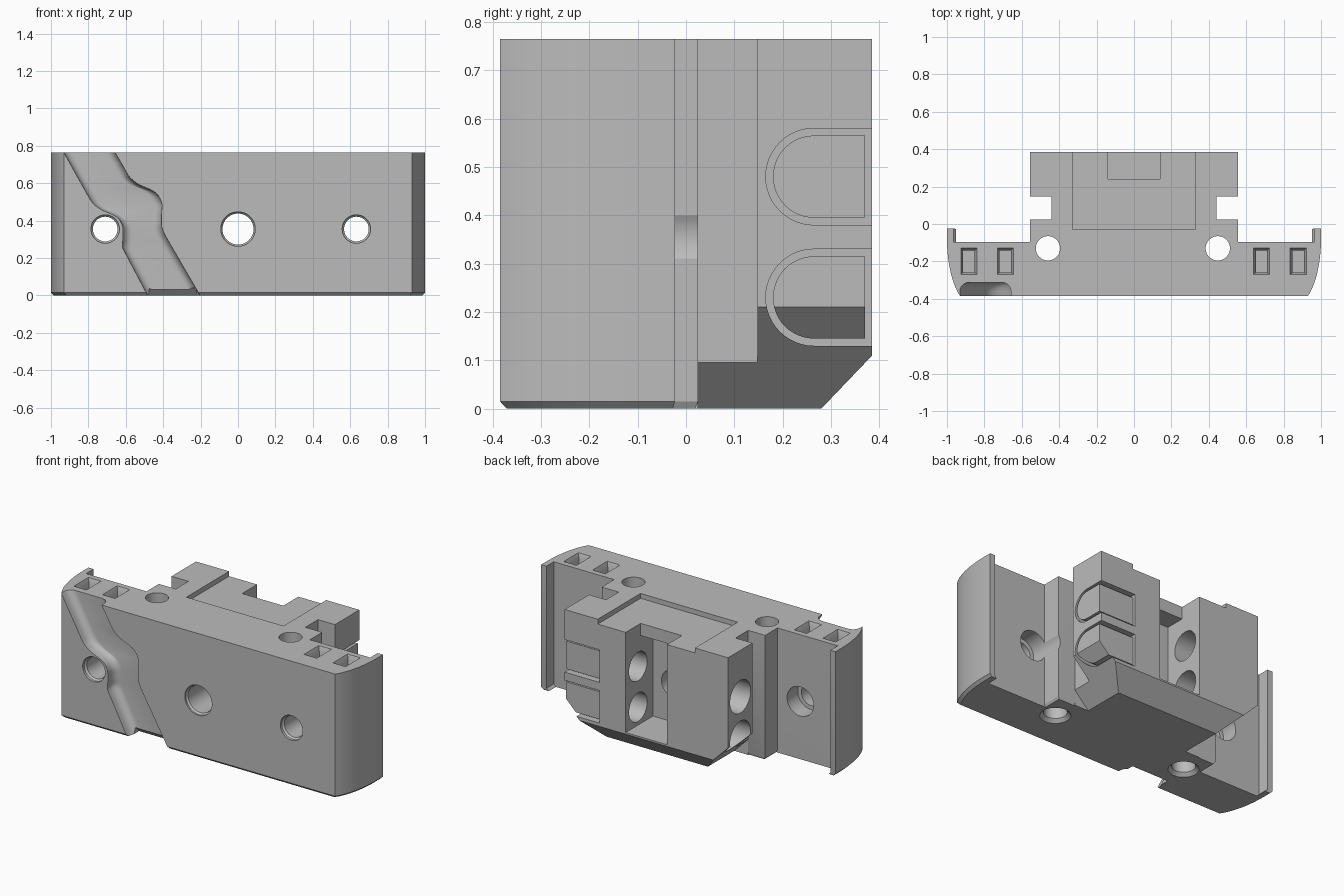
import bpy, bmesh, math
from mathutils import Vector

cube = bpy.data.objects.get("Cube")
if cube:
    bpy.data.objects.remove(cube)

grey = bpy.data.materials.new("plain grey")
grey.use_nodes = True
COLOR = (0.5, 0.5, 0.5, 1)
grey.diffuse_color = COLOR
grey.node_tree.nodes["Principled BSDF"].inputs["Base Color"].default_value = COLOR

H = 0.765          # overall height
HOLE_Z = 0.355     # height of the front screw holes


def loft(name, rings):
    """Closed solid through rings of equal point count."""
    bm = bmesh.new()
    rows = [[bm.verts.new(p) for p in ring] for ring in rings]
    n = len(rows[0])
    for a, b in zip(rows, rows[1:]):
        for i in range(n):
            j = (i + 1) % n
            bm.faces.new((a[i], a[j], b[j], b[i]))
    bm.faces.new(rows[0])
    bm.faces.new(rows[-1])
    bmesh.ops.recalc_face_normals(bm, faces=bm.faces)
    mesh = bpy.data.meshes.new(name)
    bm.to_mesh(mesh)
    bm.free()
    ob = bpy.data.objects.new(name, mesh)
    bpy.context.collection.objects.link(ob)
    mesh.materials.append(grey)
    return ob


def place(axis, u, v, w):
    return {"x": (w, u, v), "y": (u, w, v), "z": (u, v, w)}[axis]


def prism(name, outline, axis, a, b):
    return loft(name, [[place(axis, u, v, w) for u, v in outline] for w in (a, b)])


def box(name, x0, x1, y0, y1, z0, z1):
    return prism(name, [(x0, y0), (x1, y0), (x1, y1), (x0, y1)], "z", z0, z1)


def turned(name, axis, u, v, profile, n=48):
    """Round hole shape from (position, radius) pairs along an axis."""
    angles = [math.tau * i / n for i in range(n)]
    return loft(name, [[place(axis, u + r * math.cos(t), v + r * math.sin(t), w)
                        for t in angles] for w, r in profile])


def combine(ob, other, operation="DIFFERENCE"):
    mod = ob.modifiers.new("combine", "BOOLEAN")
    mod.operation, mod.solver, mod.object = operation, "EXACT", other
    bpy.context.view_layer.objects.active = ob
    bpy.ops.object.modifier_apply(modifier=mod.name)
    bpy.data.objects.remove(other)


def cut_chamfers(ob):
    """Sloped underside at the back and on both sides of the rear block."""
    combine(ob, prism("back_chamfer", [(0.28, 0), (0.5, 0.23), (0.5, -0.1), (0.185, -0.1)],
                      "x", -0.8, 0.8))
    for s in (-1, 1):
        combine(ob, prism("side_chamfer", [(s * 0.245, -0.1), (s * 0.745, 0.4), (s * 0.745, -0.1)],
                          "y", 0.0251, 0.6))


def rounded_end(y_centre, zc, r, y_end):
    arc = [math.pi / 2 + math.pi * i / 24 for i in range(25)]
    return ([(y_end, zc + r)] + [(y_centre + r * math.cos(t), zc + r * math.sin(t)) for t in arc]
            + [(y_end, zc - r)])


# Rear block: neck and wide block, with sloped underside
rear = box("rear_block", -0.44, 0.44, -0.05, 0.2, 0, H)
combine(rear, box("wide", -0.555, 0.555, 0.148, 0.385, 0, H), "UNION")
cut_chamfers(rear)

# Front plate: curved ends, rear lips and a small bevel round the bottom
side = [(0.555, 0.025), (0.555, -0.095), (0.965, -0.095), (0.965, -0.023), (1, -0.023)]
for i in range(9):
    t = math.pi / 2 * i / 8 * 0.66
    side.append((1 - 0.07 * (1 - math.cos(t)) / (1 - math.cos(math.pi * 0.33)),
                 -0.08 - 0.305 * math.sin(t) / math.sin(math.pi * 0.33)))
outline = side + [(-x, y) for x, y in reversed(side)]
body = loft("terminal_body", [
    [(x * 0.985, (y + 0.1) * 0.95 - 0.1, 0) for x, y in outline],
    [(x, y, 0.015) for x, y in outline],
    [(x, y, H) for x, y in outline]])
combine(body, rear, "UNION")

# Shallow top recess, top notch and the cavity behind it
combine(body, box("top_recess", -0.33, 0.33, -0.03, 0.5, H - 0.03, 1))
combine(body, box("top_notch", -0.14, 0.14, 0.24, 0.5, 0.5, 1))
combine(body, box("cavity", -0.14, 0.14, 0.12, 0.5, 0.12, 0.66))

# Front screw holes, widened at the back
combine(body, turned("centre_hole", "y", 0, HOLE_Z,
                     [(-0.5, 0.092), (-0.375, 0.092), (-0.365, 0.083), (0.5, 0.083)]))
for x in (-0.71, 0.633):
    combine(body, turned("side_hole", "y", x, HOLE_Z,
                         [(-0.5, 0.076), (-0.37, 0.076), (-0.36, 0.066), (-0.2, 0.066),
                          (-0.199, 0.09), (0.06, 0.09)]))

# Vertical holes, countersunk underneath
for x in (-0.46, 0.448):
    combine(body, turned("vertical_hole", "z", x, -0.13,
                         [(-0.1, 0.085), (0, 0.085), (0.02, 0.065), (1, 0.065)]))

# Small sockets in the top of the plate
for x in (-0.883, -0.688, 0.682, 0.878):
    combine(body, loft("socket", [
        [(x + sx * w, -0.2 + sy * d, z) for sx, sy in ((-1, -1), (1, -1), (1, 1), (-1, 1))]
        for w, d, z in ((0.03, 0.058, 0.55), (0.03, 0.058, H - 0.03),
                        (0.043, 0.071, H), (0.043, 0.071, 0.9))]))

# Diagonal cable channel across the front, bending round the screw hole
LEFT = [(-0.1, -0.43), (0.26, -0.62), (0.30, -0.615), (0.37, -0.615), (0.41, -0.635),
        (0.435, -0.67), (0.455, -0.73), (0.49, -0.775), (0.53, -0.80), (0.9, -1.007)]
RIGHT = [(-0.1, -0.145), (0.33, -0.395), (0.37, -0.41), (0.43, -0.41), (0.49, -0.405),
         (0.535, -0.425), (0.565, -0.46), (0.59, -0.53), (0.63, -0.58), (0.9, -0.735)]


def at(path, z):
    for (za, xa), (zb, xb) in zip(path, path[1:]):
        if z <= zb:
            return xa + (xb - xa) * (z - za) / (zb - za)
    return path[-1][1]


def smooth_at(path, z):
    return sum(at(path, z + d * 0.01) for d in (-1, 0, 1)) / 3


rings = []
for i in range(81):
    z = -0.08 + 0.96 * i / 80
    xl, xr = smooth_at(LEFT, z), smooth_at(RIGHT, z)
    fillet = [(0.05 * (1 - math.cos(t)), -0.36 + 0.048 * math.sin(t))
              for t in [math.pi / 2 * k / 6 for k in range(7)]]
    rings.append([(xl, -0.5, z)] + [(xl + d, y, z) for d, y in fillet]
                 + [(xr - d, y, z) for d, y in reversed(fillet)] + [(xr, -0.5, z)])
combine(body, loft("channel", rings))
combine(body, prism("channel_exit", [(-0.272, -0.01), (-0.32, 0.04), (-0.5, 0.04), (-0.5, -0.01)],
                    "x", -0.475, -0.225))

# Side openings with plugs on the left, round bores on the right
for zc in (0.23, 0.48):
    combine(body, prism("opening", rounded_end(0.265, zc, 0.1, 0.5), "x", 0.317, 0.7))
    combine(body, turned("bore", "x", 0.265, zc,
                         [(-0.7, 0.1), (-0.32, 0.1), (-0.319, 0.088), (0.3, 0.088)]))
    plug = prism("plug", rounded_end(0.265, zc, 0.085, 0.37), "x", 0.31, 0.555)
    cut_chamfers(plug)

# Smooth curved walls, keep edges sharp
for ob in bpy.context.collection.objects:
    ob.select_set(ob.type == "MESH")
bpy.context.view_layer.objects.active = body
bpy.ops.object.shade_smooth_by_angle(angle=math.radians(25))
